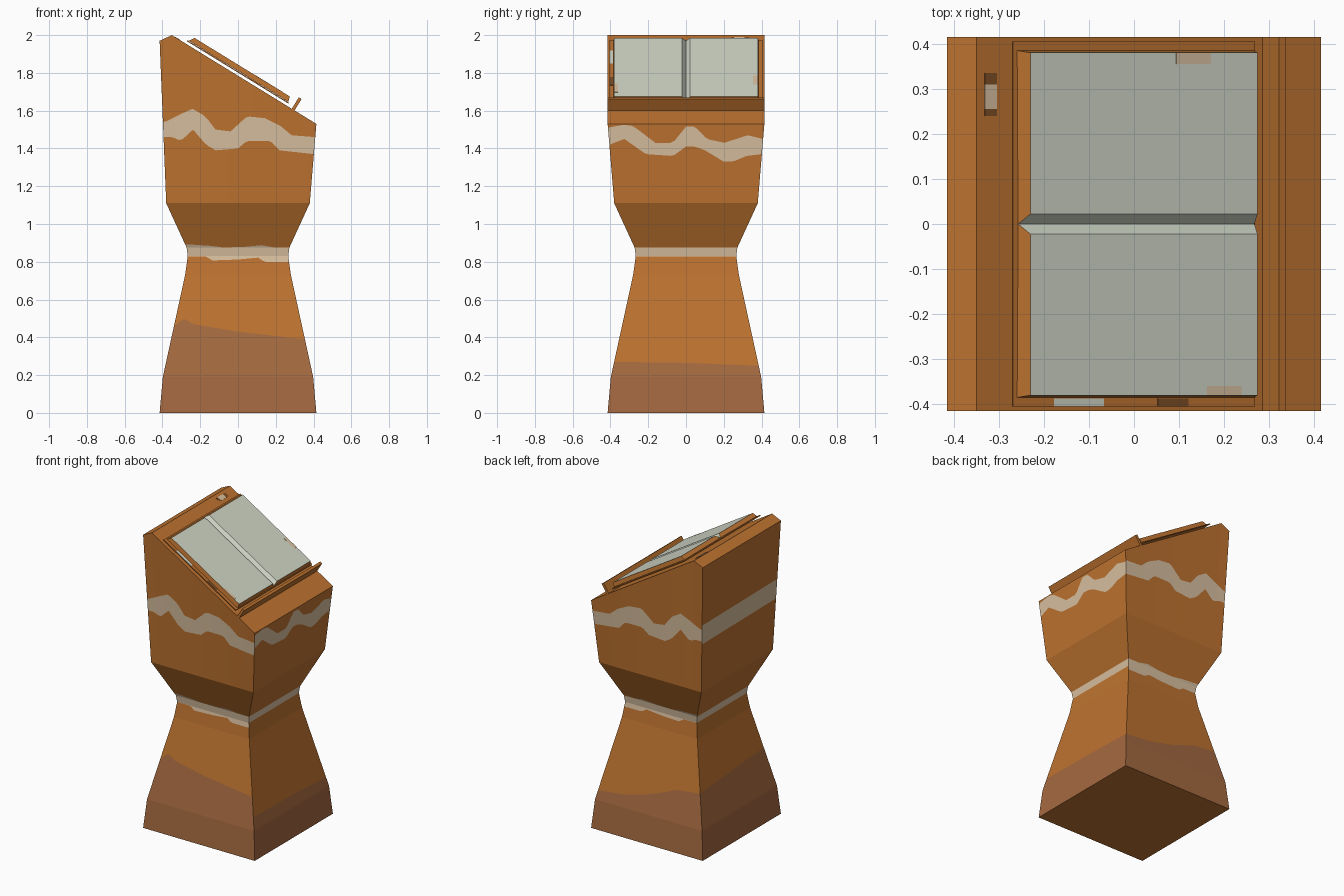
import bpy
import math

if "Cube" in bpy.data.objects:
    bpy.data.objects.remove(bpy.data.objects["Cube"])


def lin(c):
    c /= 255
    return c / 12.92 if c <= 0.04045 else ((c + 0.055) / 1.055) ** 2.4


def material(name, r, g, b):
    m = bpy.data.materials.new(name)
    m.diffuse_color = (lin(r), lin(g), lin(b), 1)
    m.use_nodes = True
    m.node_tree.nodes["Principled BSDF"].inputs["Base Color"].default_value = m.diffuse_color
    return m


ORANGE, BROWN, CREAM, PAGE, DARK = range(5)
MATS = [material("orange clay", 190, 115, 48), material("dusty brown", 164, 105, 64),
        material("cream paint", 217, 192, 160), material("pale page", 208, 214, 198),
        material("dark smudge", 125, 78, 38)]


def make(name, verts, faces, mats):
    me = bpy.data.meshes.new(name)
    me.from_pydata(verts, [], faces)
    for m in MATS:
        me.materials.append(m)
    for p, i in zip(me.polygons, mats):
        p.material_index = i
    me.update()
    ob = bpy.data.objects.new(name, me)
    bpy.context.collection.objects.link(ob)
    return ob


def curve(pts, u):
    """Piecewise linear lookup in a list of (u, value)."""
    if u <= pts[0][0]:
        return pts[0][1]
    for (a, va), (b, vb) in zip(pts, pts[1:]):
        if u <= b:
            return va + (vb - va) * (u - a) / (b - a)
    return pts[-1][1]


# ---- pedestal: square section, half width by height
WIDTH = [(0, .415), (.19, .398), (.73, .28), (.83, .266), (.875, .272), (1.11, .38)]
SHOULDER, TOPW = 1.11, .415
ROOF = [(-.415, 1.97), (-.35, 2.0), (.415, 1.53)]

# painted edges per side: dust line, waist band low/high, upper band low/high
FLAT_LO, FLAT_HI = [(0, .83)], [(0, .875)]
RAG_LO = [(-1, .83), (-.65, .83), (-.5, .807), (0, .812), (.4, .822), (.52, .80), (1, .80)]
RAG_HI = [(-1, .893), (-.55, .885), (-.3, .876), (.1, .878), (.45, .888), (.7, .876)]
FRONT_LO = [(-.97, 1.46), (-.88, 1.46), (-.77, 1.44), (-.6, 1.50), (-.43, 1.42), (-.3, 1.39),
            (0, 1.40), (.12, 1.44), (.43, 1.44), (.55, 1.39), (1, 1.37)]
FRONT_HI = [(-.97, 1.54), (-.77, 1.58), (-.6, 1.61), (-.43, 1.57), (-.3, 1.50), (-.1, 1.49),
            (.12, 1.57), (.35, 1.56), (.55, 1.52), (.7, 1.47), (1, 1.46)]
RIGHT_LO = [(-1, 1.42), (-.8, 1.45), (-.53, 1.37), (-.17, 1.36), (0, 1.41), (.12, 1.41),
            (.25, 1.39), (.5, 1.33), (.62, 1.33), (.8, 1.36), (1, 1.37)]
RIGHT_HI = [(-1, 1.51), (-.8, 1.525), (-.68, 1.52), (-.4, 1.43), (-.17, 1.43), (0, 1.515),
            (.12, 1.515), (.27, 1.45), (.5, 1.43), (.8, 1.47), (1, 1.45)]
SIDES = {
    "front": ([(-1, .455), (-.87, .50), (-.7, .47), (0, .43), (1, .39)],
              RAG_LO, RAG_HI, FRONT_LO, FRONT_HI),
    "back": ([(-1, .41), (-.5, .39), (0, .32), (.5, .27), (1, .25)],
             RAG_LO, RAG_HI, FRONT_LO, FRONT_HI),
    "right": ([(-1, .27), (0, .265), (1, .25)], FLAT_LO, FLAT_HI, RIGHT_LO, RIGHT_HI),
    "left": ([(-1, .455), (1, .41)], FLAT_LO, FLAT_HI,
             [(-1, 1.45), (1, 1.44)], [(-1, 1.58), (1, 1.57)]),
}
PLACE = {"front": lambda a, w, z: (a, -w, z), "back": lambda a, w, z: (a, w, z),
         "right": lambda a, w, z: (w, a, z), "left": lambda a, w, z: (-w, a, z)}
ROW_MATS = [BROWN, BROWN, ORANGE, ORANGE, CREAM, CREAM, CREAM, ORANGE, ORANGE, CREAM, ORANGE]

verts, faces, mats = [], [], []
cols = sorted([-1 + i / 20 for i in range(41)] + [-.35 / .415])
for side, (dust, wl, wh, bl, bh) in SIDES.items():
    base = len(verts)
    for u in cols:
        top = {"left": 1.97, "right": 1.53}.get(side) or curve(ROOF, u * TOPW)
        rows = [0, .19, curve(dust, u), .73, min(curve(wl, u), .829), .83, .875,
                max(curve(wh, u), .876), SHOULDER, curve(bl, u), curve(bh, u), top]
        for z in rows:
            if z <= SHOULDER:
                w = curve(WIDTH, z)
            else:
                w = .38 + (TOPW - .38) * (z - SHOULDER) / (top - SHOULDER)
            verts.append(PLACE[side](u * w, w, z))
    n = 12
    for c in range(len(cols) - 1):
        for r in range(n - 1):
            a = base + c * n + r
            q = (a, a + n, a + n + 1, a + 1)
            faces.append(q if side in ("front", "right") else q[::-1])
            mats.append(ROW_MATS[r])
# sloped roof and underside
b = len(verts)
for x, z in ROOF:
    verts += [(x, -TOPW, z), (x, TOPW, z)]
verts += [(-TOPW, -TOPW, 0), (TOPW, -TOPW, 0), (TOPW, TOPW, 0), (-TOPW, TOPW, 0)]
faces += [(b, b + 2, b + 3, b + 1), (b + 2, b + 4, b + 5, b + 3), (b + 9, b + 8, b + 7, b + 6)]
mats += [ORANGE, ORANGE, ORANGE]
make("pedestal", verts, faces, mats)

# ---- parts lying on the slope: s runs down the slope, h away from it
L = math.hypot(.765, .47)
DX, DZ = .765 / L, -.47 / L


def slope(s, y, h):
    return (-.35 + s * DX - h * DZ, y, 2.0 + s * DZ + h * DX)


def slab(name, s0, s1, y0, y1, h0, h1, mat):
    v = [slope(s, y, h) for h in (h0, h1) for s, y in ((s0, y0), (s1, y0), (s1, y1), (s0, y1))]
    f = [(3, 2, 1, 0), (4, 5, 6, 7)] + [(i, (i + 1) % 4, (i + 1) % 4 + 4, i + 4) for i in range(4)]
    return make(name, v, f, [mat] * 6)


slab("book_rest_lip", .745, .762, -.415, .415, -.004, .071, ORANGE)
slab("book_cover", .084, .714, -.405, .405, .014, .020, ORANGE)

# open pages: one strip section with a V gutter, edges painted orange
section = [(-.385, .022), (-.38, .050), (-.022, .050), (0, .024),
           (.022, .050), (.38, .050), (.385, .022)]
v = []
for y, h in section:
    k = (h - .022) / .028
    v += [slope(.093 + .017 * k, y, h), slope(.710 - .008 * k, y, h)]
f, m = [], []
for i in range(6):
    f.append((2 * i, 2 * i + 1, 2 * i + 3, 2 * i + 2))
    m.append(PAGE if 0 < i < 5 else ORANGE)
for half in ((0, 1, 2, 3), (3, 4, 5, 6)):
    f += [tuple(2 * i for i in half), tuple(2 * i + 1 for i in reversed(half))]
    m += [ORANGE, ORANGE]
f.append((0, 12, 13, 1))
m.append(ORANGE)
make("open_pages", v, f, m)

# worn paint marks
slab("worn_mark", .022, .053, .255, .31, 0, .0015, CREAM)
for y in (.24, .31):
    slab("worn_mark_end", .022, .053, y, y + .015 if y < .3 else y + .025, 0, .0015, DARK)
slab("page_stain_upper", .49, .58, .355, .38, .049, .0508, CREAM)
slab("page_stain_lower", .57, .66, -.38, -.36, .049, .0508, CREAM)
slab("cover_mark", .19, .32, -.405, -.387, .019, .0212, PAGE)
slab("cover_smudge", .46, .54, -.405, -.387, .019, .0212, DARK)
